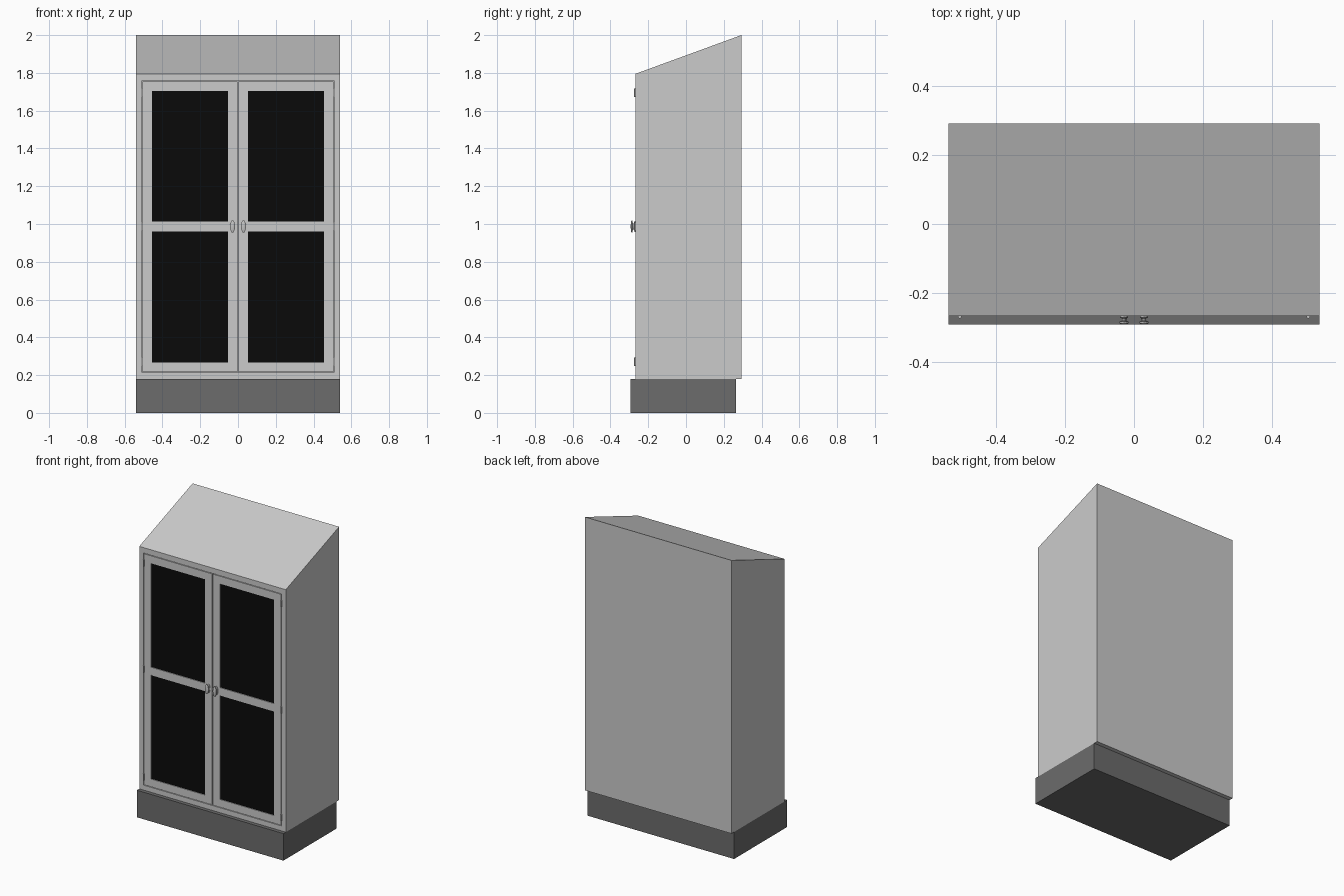
import bpy, bmesh, math

old = bpy.data.objects.get("Cube")
if old:
    bpy.data.objects.remove(old, do_unlink=True)


def material(name, value, metallic=0.0):
    m = bpy.data.materials.new(name)
    m.use_nodes = True
    colour = (value, value, value, 1)
    m.diffuse_color = colour
    m.node_tree.nodes["Principled BSDF"].inputs["Base Color"].default_value = colour
    return m


GREY = material("light grey paint", 0.6)
DARK = material("dark grey plinth", 0.15)
BLACK = material("black glass", 0.003)
METAL = material("handle metal", 0.55)


def finish(name, bm, mat):
    bmesh.ops.recalc_face_normals(bm, faces=bm.faces)
    mesh = bpy.data.meshes.new(name)
    bm.to_mesh(mesh)
    bm.free()
    mesh.materials.append(mat)
    ob = bpy.data.objects.new(name, mesh)
    bpy.context.collection.objects.link(ob)
    return ob


def add_box(bm, x0, x1, y0, y1, z0, z1):
    verts = bmesh.ops.create_cube(bm, size=1)["verts"]
    for v in verts:
        v.co.x = x1 if v.co.x > 0 else x0
        v.co.y = y1 if v.co.y > 0 else y0
        v.co.z = z1 if v.co.z > 0 else z0


def boxes(name, mat, *extents):
    bm = bmesh.new()
    for e in extents:
        add_box(bm, *e)
    return finish(name, bm, mat)


W, FRONT, BACK = 0.54, -0.268, 0.293
FACE = FRONT + 0.012          # back of the door and frame layer
BOTTOM, TOP = 0.18, 1.795

# Plinth, set forward of the cabinet
boxes("plinth", DARK, (-W, W, -0.293, 0.265, 0, BOTTOM))

# Cabinet body and the face frame around the doors
boxes("cabinet_body", GREY, (-W, W, FACE, BACK, BOTTOM, TOP))
DX, DZ0, DZ1 = 0.509, 0.213, 1.759
boxes("face_frame", GREY,
      (-W, -DX, FRONT, FACE, BOTTOM, TOP), (DX, W, FRONT, FACE, BOTTOM, TOP),
      (-DX, DX, FRONT, FACE, BOTTOM, DZ0), (-DX, DX, FRONT, FACE, DZ1, TOP))

# Sloping top: a wedge, high at the back
bm = bmesh.new()
side = [bm.verts.new((-W, y, z)) for y, z in
        ((FRONT, TOP), (BACK, TOP), (BACK, 2.0))]
face = bm.faces.new(side)
ext = bmesh.ops.extrude_face_region(bm, geom=[face])["geom"]
bmesh.ops.translate(bm, vec=(2 * W, 0, 0),
                    verts=[g for g in ext if isinstance(g, bmesh.types.BMVert)])
finish("sloping_top", bm, GREY)


def handle(name, x):
    # Oval knob: a turned profile with a foot, a neck and a rounded head
    bm = bmesh.new()
    profile = [(0, 0.0), (0.9, 0.0), (0.9, 0.004), (0.5, 0.007), (0.5, 0.013),
               (1, 0.016), (1, 0.021), (0.7, 0.024), (0, 0.025)]
    verts = [bm.verts.new((r * 0.013, -d, 0)) for r, d in profile]
    edges = [bm.edges.new(p) for p in zip(verts, verts[1:])]
    bmesh.ops.spin(bm, geom=verts + edges, cent=(0, 0, 0), axis=(0, 1, 0),
                   angle=math.tau, steps=20)
    bmesh.ops.remove_doubles(bm, verts=bm.verts, dist=0.0001)
    for v in bm.verts:
        v.co.z *= 2.5
    ob = finish(name, bm, METAL)
    ob.location = (x, FRONT, 0.987)
    for p in ob.data.polygons:
        p.use_smooth = True
    ob.data.set_sharp_from_angle(angle=math.radians(35))


def hinge(name, x, z):
    bm = bmesh.new()
    bmesh.ops.create_cone(bm, cap_ends=True, segments=10, radius1=0.005,
                          radius2=0.005, depth=0.045)
    ob = finish(name, bm, METAL)
    ob.location = (x, FRONT - 0.002, z)


# Doors: stiles, three rails, two dark panes, a knob and three hinges each
RAILS = ((0.217, 0.268), (0.96, 1.013), (1.705, 1.755))
for label, s in (("right", -1), ("left", 1)):
    def bar(a, b, z0, z1, y0=FRONT, y1=FACE):
        return (min(s * a, s * b), max(s * a, s * b), y0, y1, z0, z1)
    inner, pane_in, pane_out, outer = 0.003, 0.054, 0.454, 0.505
    z0, z1 = RAILS[0][0], RAILS[2][1]
    boxes(label + "_door_frame", GREY,
          bar(inner, pane_in, z0, z1), bar(pane_out, outer, z0, z1),
          *[bar(pane_in, pane_out, *r) for r in RAILS])
    boxes(label + "_door_glass", BLACK,
          *[bar(pane_in, pane_out, a[1], b[0], FRONT + 0.005, FACE)
            for a, b in zip(RAILS, RAILS[1:])])
    handle(label + "_door_handle", s * 0.029)
    for place, z in (("lower", 0.27), ("middle", 0.987), ("upper", 1.695)):
        hinge(f"{label}_{place}_hinge", s * 0.507, z)
